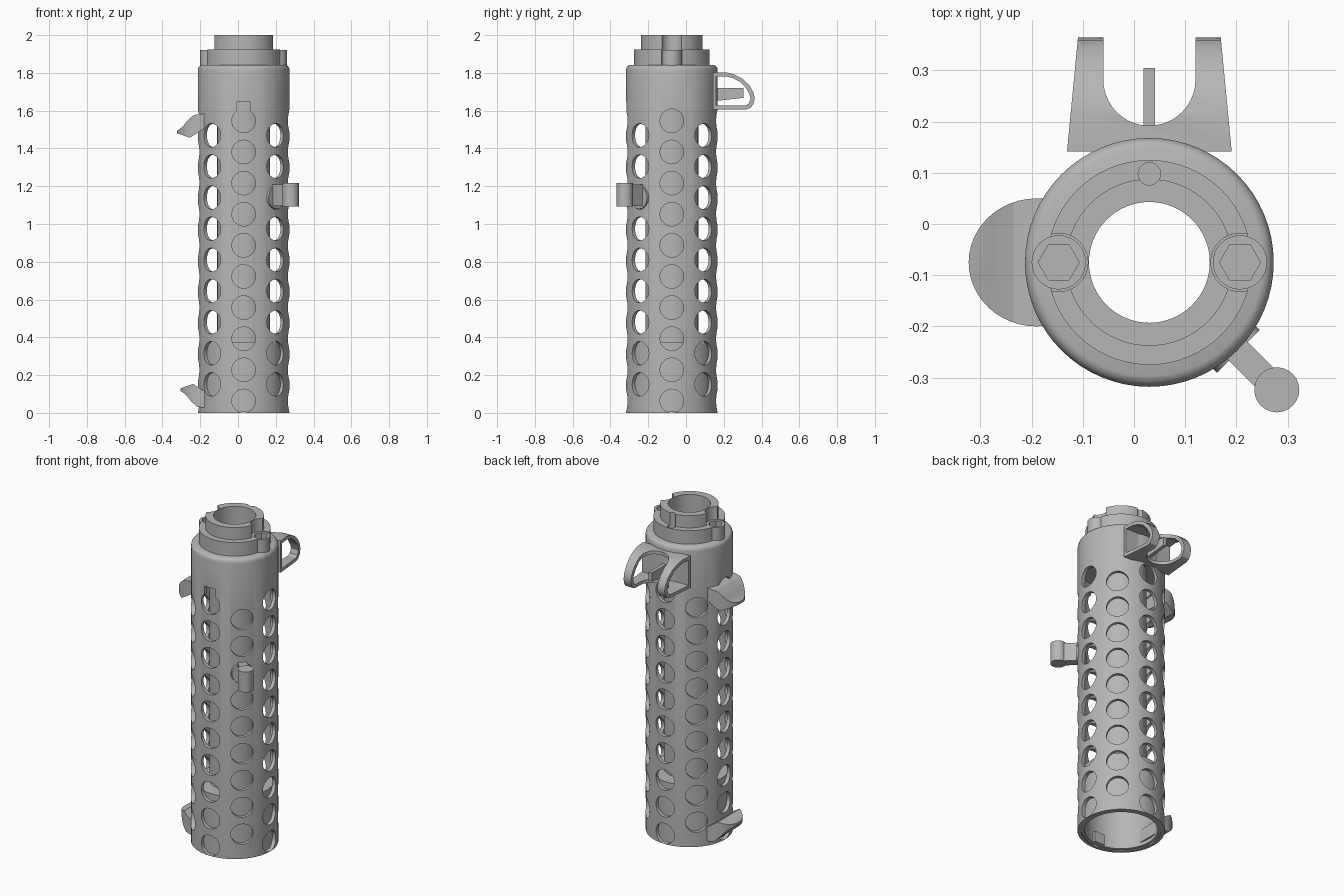
import bpy, bmesh
from math import pi, sin, cos
from mathutils import Matrix, Vector

if "Cube" in bpy.data.objects:
    bpy.data.objects.remove(bpy.data.objects["Cube"])

AX, AY = 0.03, -0.075          # axis of the tube
AXIS = Matrix.Translation((AX, AY, 0))

metal = bpy.data.materials.new("grey metal")
metal.use_nodes = True
GREY = (0.47, 0.47, 0.47, 1)
metal.diffuse_color = GREY
metal.node_tree.nodes["Principled BSDF"].inputs["Base Color"].default_value = GREY


def finish(bm, name):
    bmesh.ops.recalc_face_normals(bm, faces=bm.faces)
    mesh = bpy.data.meshes.new(name)
    bm.to_mesh(mesh)
    bm.free()
    mesh.materials.append(metal)
    ob = bpy.data.objects.new(name, mesh)
    bpy.context.collection.objects.link(ob)
    return ob


def lathe(name, profile, n=64):
    """Closed (radius, z) profile turned about the tube axis."""
    bm = bmesh.new()
    rings = [[bm.verts.new((AX + r * cos(2 * pi * i / n), AY + r * sin(2 * pi * i / n), z))
              for r, z in profile] for i in range(n)]
    m = len(profile)
    for i in range(n):
        a, b = rings[i], rings[(i + 1) % n]
        for j in range(m):
            k = (j + 1) % m
            bm.faces.new((a[j], b[j], b[k], a[k]))
    return finish(bm, name)


def add_prism(bm, pts, lo, hi, place):
    """Polygon swept from lo to hi; place maps (u, v, w) to a position."""
    a = [bm.verts.new(place(u, v, lo)) for u, v in pts]
    b = [bm.verts.new(place(u, v, hi)) for u, v in pts]
    bm.faces.new(a)
    bm.faces.new(b[::-1])
    for i in range(len(pts)):
        k = (i + 1) % len(pts)
        bm.faces.new((a[i], b[i], b[k], a[k]))


along_x = lambda u, v, w: (w, u, v)
along_y = lambda u, v, w: (u, w, v)
along_z = lambda u, v, w: (u, v, w)


def prism(name, pts, lo, hi, place=along_z):
    bm = bmesh.new()
    add_prism(bm, pts, lo, hi, place)
    return finish(bm, name)


def circle(x, y, r, n=32, ry=None):
    return [(x + r * cos(2 * pi * i / n), y + (ry or r) * sin(2 * pi * i / n)) for i in range(n)]


def boolean(ob, tool, op="DIFFERENCE"):
    tool.hide_render = True
    mod = ob.modifiers.new("cut", "BOOLEAN")
    mod.object, mod.operation, mod.solver = tool, op, "EXACT"
    bpy.context.view_layer.update()
    dg = bpy.context.evaluated_depsgraph_get()
    mesh = bpy.data.meshes.new_from_object(ob.evaluated_get(dg))
    ob.modifiers.clear()
    ob.data = mesh
    bpy.data.objects.remove(tool)


# Perforated outer tube with a rounded shoulder
tube = lathe("perforated_tube", [
    (0.222, 0), (0.243, 0), (0.243, 1.815), (0.24, 1.828), (0.233, 1.837), (0.222, 1.842),
    (0.118, 1.842), (0.118, 1.67), (0.222, 1.67)])

# Eight staggered columns of round vent holes
bm = bmesh.new()
STEP = 0.1648
for col in range(8):
    turn = AXIS @ Matrix.Rotation(col * pi / 4, 4, "Z")
    first, rows = (0.151, 9) if col % 2 else (0.063, 10)
    for row in range(rows):
        add_prism(bm, circle(0, first + row * STEP, 0.0625, 28), 0.2, 0.27,
                  lambda u, v, w: turn @ Vector((w, u, v)))
boolean(tube, finish(bm, "vent_cutter"))

# Square slot above the top front hole
boolean(tube, prism("slot_cutter", [(-0.007, 1.56), (0.067, 1.56), (0.067, 1.647), (-0.007, 1.647)],
                    -0.34, -0.29, along_y))

# Inner sleeve stepping in to the barrel
lathe("inner_barrel", [(0.204, 0.004), (0.2215, 0.004), (0.2215, 0.372), (0.14, 0.372),
                       (0.14, 1.7), (0.118, 1.7), (0.118, 0.34), (0.204, 0.34)])
prism("locking_tab", [(AX - 0.035, 0.004), (AX + 0.035, 0.004), (AX + 0.035, 0.07), (AX - 0.035, 0.07)],
      -0.285, -0.26, along_y)

# Stepped muzzle ring with screw pockets and pin holes
muzzle = lathe("muzzle_ring", [(0.118, 1.83), (0.2, 1.83), (0.2, 1.925), (0.163, 1.925),
                               (0.163, 2.0), (0.118, 2.0)])
bm = bmesh.new()
for s in (-1, 1):
    add_prism(bm, circle(AX + s * 0.177, AY, 0.057), 1.845, 2.1, along_z)
    add_prism(bm, circle(AX, AY + s * 0.173, 0.022, 20), 1.9, 1.924 if s < 0 else 2.1, along_z)
boolean(muzzle, finish(bm, "pocket_cutter"))

# Hex socket screws
for s, side in ((-1, "right"), (1, "left")):
    x = AX + s * 0.177
    screw = prism(side + "_screw", circle(x, AY, 0.053), 1.83, 1.922)
    boolean(screw, prism("hex_cutter", circle(x, AY, 0.04, 6), 1.885, 2.0))

# Sight guard: a looped strip trimmed to a U-shaped plan
guard = prism("sight_guard", [
    (0.142, 1.607), (0.32, 1.607), (0.342, 1.615), (0.357, 1.635), (0.364, 1.665), (0.358, 1.695),
    (0.335, 1.735), (0.3, 1.768), (0.255, 1.792), (0.21, 1.803), (0.142, 1.803)], -0.2, 0.3, along_x)
boolean(guard, prism("loop_cutter", [
    (0.158, 1.627), (0.315, 1.627), (0.332, 1.637), (0.342, 1.665), (0.335, 1.69), (0.315, 1.723),
    (0.285, 1.753), (0.25, 1.772), (0.21, 1.782), (0.158, 1.782)], -0.3, 0.4, along_x))
arc = [(AX - 0.09 * cos(pi * i / 20), 0.282 - 0.09 * sin(pi * i / 20)) for i in range(21)]
plan = [(-0.131, 0.14), (-0.108, 0.38), (-0.06, 0.38)] + arc + [(0.12, 0.38), (0.168, 0.38), (0.191, 0.14)]
boolean(guard, prism("plan_cutter", plan, 1.5, 1.9), "INTERSECT")

# Sight blade
prism("sight_blade", [(0.145, 1.65), (0.305, 1.668), (0.305, 1.72), (0.145, 1.72)],
      AX - 0.011, AX + 0.011, along_x)

# Hand stops on the side: the lower one is the upper one flipped
stop = [(-0.18, 0), (-0.235, -0.008), (-0.265, -0.035), (-0.295, -0.072), (-0.325, -0.093),
        (-0.325, -0.104), (-0.255, -0.128), (-0.18, -0.08)]
for name, base, flip, shift in (("upper_hand_stop", 1.585, 1, 0), ("lower_hand_stop", 0.025, -1, 0.018)):
    ob = prism(name, [(x + shift, base + flip * z) for x, z in stop], -0.25, 0.1, along_y)
    boolean(ob, prism("stop_cutter", circle(-0.19 + shift, AY, 0.133, 48, 0.125),
                      base - 0.3, base + 0.3), "INTERSECT")

# Lever: button in the vent hole, arm and rounded knob, on the front left diagonal
turn = AXIS @ Matrix.Rotation(-pi / 4, 4, "Z")
diagonal = lambda u, v, w: turn @ Vector((u, v, w))
outward = lambda u, v, w: turn @ Vector((w, u, v))
prism("lever_button", circle(0, 1.139, 0.059), 0.2, 0.246, outward)
prism("lever_arm", [(0.22, -0.026), (0.35, -0.026), (0.35, 0.026), (0.22, 0.026)], 1.095, 1.208, diagonal)
prism("lever_knob", circle(0.352, 0, 0.044, 24), 1.093, 1.218, diagonal)

# Smooth the round parts and keep the edges crisp
bpy.ops.object.select_all(action="DESELECT")
for ob in bpy.context.collection.objects:
    if ob.type == "MESH" and metal.name in ob.data.materials:
        ob.select_set(True)
        bpy.context.view_layer.objects.active = ob
bpy.ops.object.shade_smooth_by_angle(angle=pi / 6)
